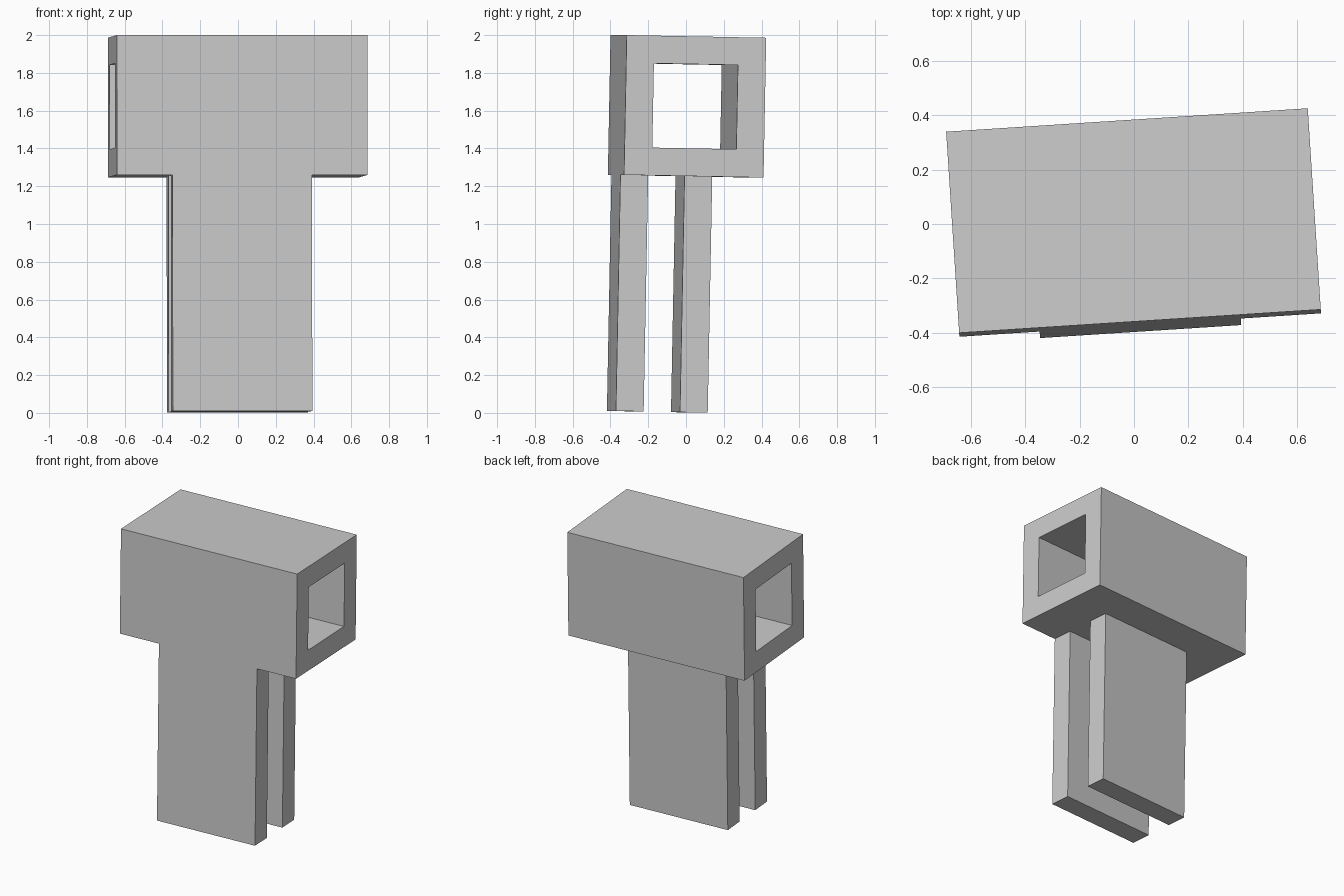
import bpy, bmesh
from math import radians
from mathutils import Matrix

cube = bpy.data.objects.get("Cube")
if cube:
    bpy.data.objects.remove(cube, do_unlink=True)

# Main sizes
LENGTH, SIDE, WALL, LEG = 1.33, 0.74, 0.147, 1.25
HALF = SIDE / 2

# Whole model leans slightly back and is turned a little; origin at top centre
PLACE = (Matrix.Translation((-0.002, 0.0125, 1.993))
         @ Matrix.Rotation(radians(3.7), 4, 'Z')
         @ Matrix.Rotation(radians(-1.1), 4, 'X'))

grey = bpy.data.materials.new("light grey")
grey.use_nodes = True
colour = (0.6, 0.6, 0.6, 1)
grey.diffuse_color = colour
grey.node_tree.nodes["Principled BSDF"].inputs["Base Color"].default_value = colour


def finish(bm, name):
    bmesh.ops.recalc_face_normals(bm, faces=bm.faces)
    mesh = bpy.data.meshes.new(name)
    bm.to_mesh(mesh)
    bm.free()
    mesh.materials.append(grey)
    obj = bpy.data.objects.new(name, mesh)
    obj.matrix_world = PLACE
    bpy.context.collection.objects.link(obj)


def square(bm, half):
    corners = ((-1, -1), (1, -1), (1, 1), (-1, 1))
    return [bm.verts.new((-LENGTH / 2, y * half, z * half - HALF)) for y, z in corners]


# Square tube: ring profile extruded along x
bm = bmesh.new()
outer, inner = square(bm, HALF), square(bm, HALF - WALL)
for i in range(4):
    j = (i + 1) % 4
    bm.faces.new((outer[i], outer[j], inner[j], inner[i]))
ext = bmesh.ops.extrude_face_region(bm, geom=bm.faces[:], use_keep_orig=True)
moved = [v for v in ext["geom"] if isinstance(v, bmesh.types.BMVert)]
bmesh.ops.translate(bm, verts=moved, vec=(LENGTH, 0, 0))
finish(bm, "square_tube")

# Two flat legs: one flush with the tube's front, one behind
for name, offset in (("front_leg", 0), ("rear_leg", 0.34)):
    bm = bmesh.new()
    centre = (0, offset + WALL / 2 - HALF, -SIDE - LEG / 2)
    bmesh.ops.create_cube(bm, size=1, matrix=Matrix.Translation(centre)
                          @ Matrix.Diagonal((SIDE, WALL, LEG, 1)))
    finish(bm, name)
